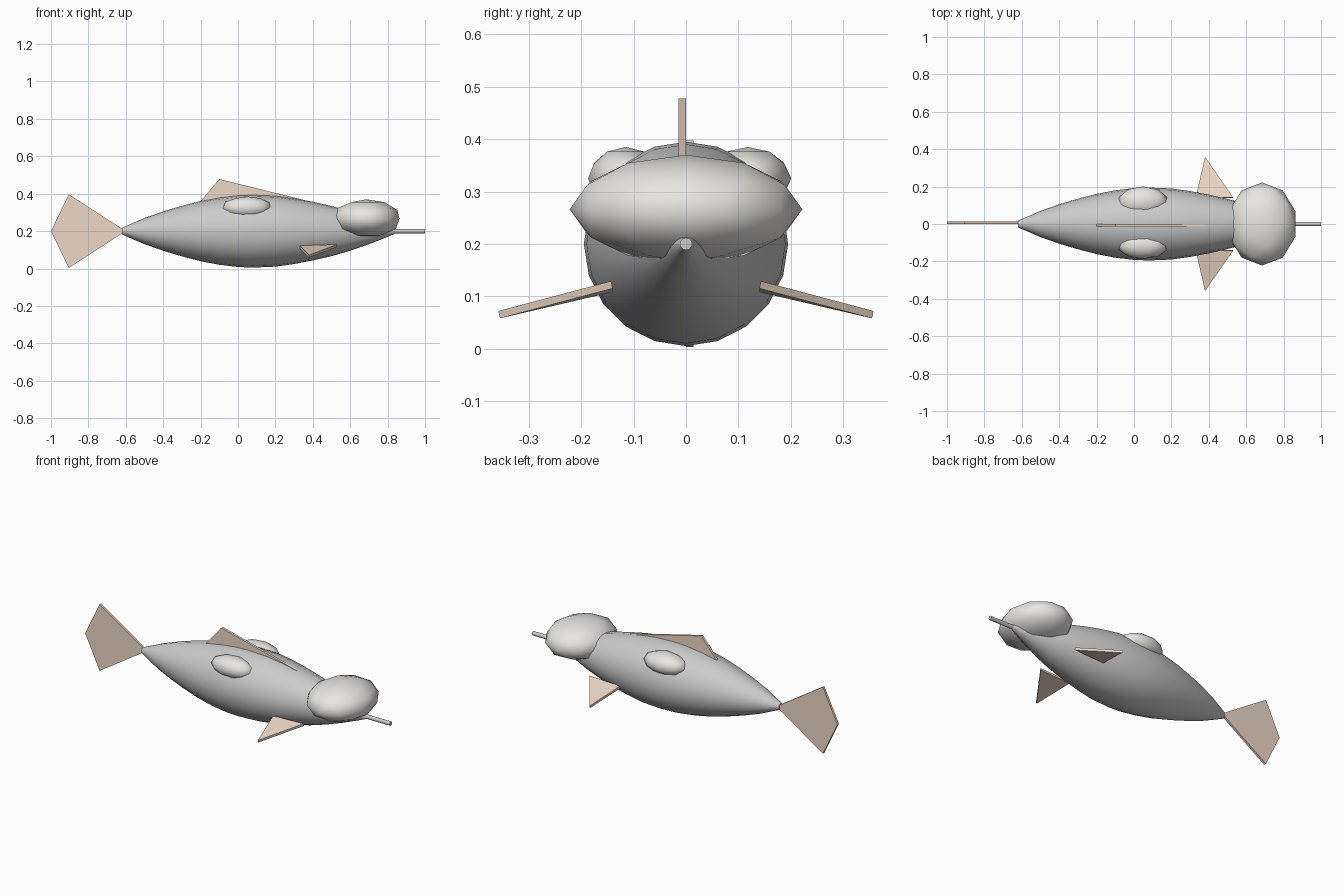
import bpy, bmesh, math
from mathutils import Vector

if "Cube" in bpy.data.objects:
    bpy.data.objects.remove(bpy.data.objects["Cube"])


def material(name, rgb):
    m = bpy.data.materials.new(name)
    m.diffuse_color = (*rgb, 1)
    m.use_nodes = True
    m.node_tree.nodes["Principled BSDF"].inputs["Base Color"].default_value = m.diffuse_color
    return m


TAN = material("fin_tan", (0.85, 0.69, 0.57))
WHITE = material("off_white", (0.80, 0.79, 0.75))


def finish(name, bm, mat=None, angle=40):
    bmesh.ops.recalc_face_normals(bm, faces=bm.faces)
    mesh = bpy.data.meshes.new(name)
    bm.to_mesh(mesh)
    bm.free()
    ob = bpy.data.objects.new(name, mesh)
    bpy.context.collection.objects.link(ob)
    if mat:
        mesh.materials.append(mat)
    bpy.ops.object.select_all(action='DESELECT')
    ob.select_set(True)
    bpy.context.view_layer.objects.active = ob
    bpy.ops.object.shade_smooth_by_angle(angle=math.radians(angle))
    return ob


def lathe(name, profile, z, sides, mat=None):
    """Turn (x, radius) points around a lengthwise axis at height z."""
    bm = bmesh.new()
    rings = []
    for x, r in profile:
        rings.append([bm.verts.new((x, r * math.sin(math.tau * i / sides),
                                    z + r * math.cos(math.tau * i / sides)))
                      for i in range(sides)])
    for a, b in zip(rings, rings[1:]):
        for i in range(sides):
            j = (i + 1) % sides
            bm.faces.new((a[i], a[j], b[j], b[i]))
    bm.faces.new(rings[0])
    bm.faces.new(rings[-1])
    return finish(name, bm, mat)


def plate(name, points, offset):
    """Thin fin: outline extruded by an offset vector."""
    bm = bmesh.new()
    face = bm.faces.new([bm.verts.new(p) for p in points])
    ext = bmesh.ops.extrude_face_region(bm, geom=[face], use_keep_orig=True)
    bmesh.ops.translate(bm, vec=Vector(offset),
                        verts=[v for v in ext["geom"] if isinstance(v, bmesh.types.BMVert)])
    return finish(name, bm, TAN, 30)


def blob(name, centre, radii):
    bm = bmesh.new()
    bmesh.ops.create_icosphere(bm, subdivisions=2, radius=1)
    bmesh.ops.scale(bm, vec=radii, verts=bm.verts)
    bmesh.ops.translate(bm, vec=centre, verts=bm.verts)
    return finish(name, bm, WHITE, 60)


# Spindle body and snout rod
lathe("body", [(-0.62, 0.018), (-0.5, 0.07), (-0.4, 0.105), (-0.3, 0.135), (-0.2, 0.161),
               (-0.1, 0.18), (0, 0.192), (0.08, 0.195), (0.2, 0.19), (0.3, 0.176),
               (0.4, 0.157), (0.5, 0.134), (0.6, 0.105), (0.7, 0.07), (0.8, 0.031),
               (0.86, 0.006)], 0.2, 20)
lathe("snout_rod", [(0.75, 0.012), (1.0, 0.012)], 0.2, 12)

# White head dome and back patches
blob("head_dome", (0.685, 0, 0.266), (0.187, 0.222, 0.104))
blob("patch_left", (0.048, 0.118, 0.325), (0.135, 0.083, 0.06))
blob("patch_right", (0.048, -0.115, 0.325), (0.135, 0.072, 0.06))

# Tail and dorsal fins
plate("tail_fin", [(-0.6, 0, 0.2), (-0.905, 0, 0.397), (-1, 0, 0.2), (-0.905, 0, 0.003)],
      (0, 0.014, 0))
plate("dorsal_fin", [(-0.2, -0.014, 0.36), (-0.1, -0.014, 0.478), (0.4, -0.014, 0.355)],
      (0, 0.014, 0))

# Mirrored side fins
for side, s in (("left", 1), ("right", -1)):
    plate("side_fin_" + side,
          [(0.33, s * 0.14, 0.108), (0.53, s * 0.14, 0.115), (0.38, s * 0.355, 0.058)],
          (0, s * 0.003, 0.014))
